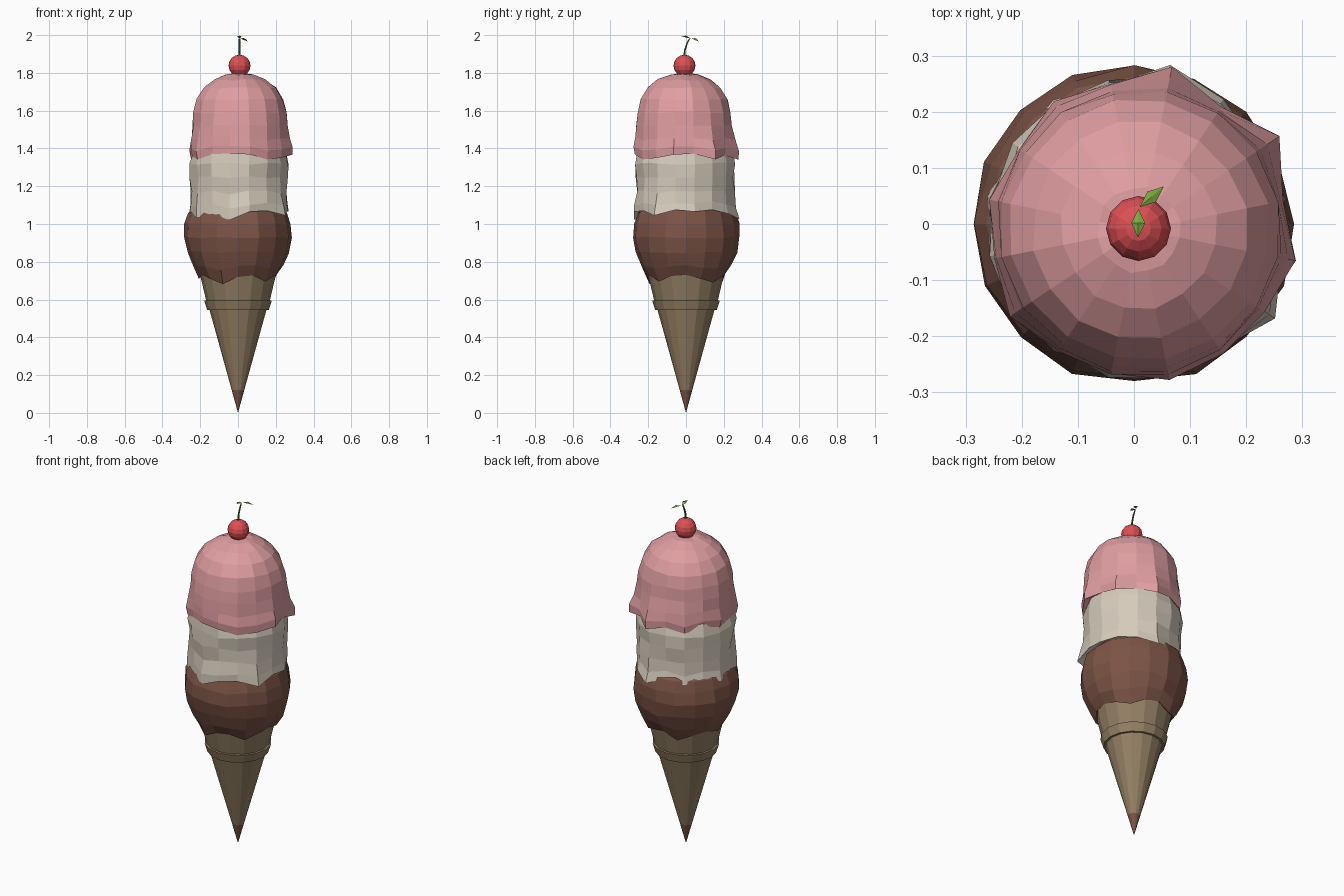
import bpy, bmesh, math, random
from mathutils import Vector

if "Cube" in bpy.data.objects:
    bpy.data.objects.remove(bpy.data.objects["Cube"])

random.seed(4)
N = 16


def material(name, rgb):
    m = bpy.data.materials.new(name)
    lin = [((c / 255 + 0.055) / 1.055) ** 2.4 for c in rgb]
    m.diffuse_color = (*lin, 1)
    m.use_nodes = True
    m.node_tree.nodes["Principled BSDF"].inputs["Base Color"].default_value = m.diffuse_color
    return m


PINK = material("strawberry pink", (224, 158, 161))
CREAM = material("vanilla cream", (213, 203, 187))
BROWN = material("chocolate brown", (124, 84, 70))
WAFER = material("wafer tan", (148, 128, 100))
RED = material("cherry red", (222, 80, 84))
LEAF = material("leaf green", (124, 168, 62))
STEM = material("stem green", (72, 104, 44))


def finish(name, bm, mats):
    bmesh.ops.recalc_face_normals(bm, faces=bm.faces[:])
    me = bpy.data.meshes.new(name)
    bm.to_mesh(me)
    bm.free()
    for m in mats:
        me.materials.append(m)
    ob = bpy.data.objects.new(name, me)
    bpy.context.collection.objects.link(ob)
    return ob


def lathe(name, rings, mats, centre=(0, 0), phase=0.0, flare=None, drip=None, jitter=0.0):
    """Rings run bottom to top as (radius, z, weight); weight scales flare and drip."""
    bm = bmesh.new()
    loops = []
    for r, z, w in rings:
        if r == 0:
            loops.append([bm.verts.new((*centre, z))])
            continue
        loop = []
        for k in range(N):
            a = math.radians(phase + 360 * k / N)
            rr, zz = r, z
            if flare:
                rr += w * flare[k]
                zz += w * drip[k]
            if w < 1:
                rr += random.uniform(-jitter, jitter)
                zz += random.uniform(-jitter, jitter)
            loop.append(bm.verts.new((centre[0] + rr * math.cos(a), centre[1] + rr * math.sin(a), zz)))
        loops.append(loop)
    for lo, hi in zip(loops, loops[1:]):
        for k in range(N):
            j = (k + 1) % N
            if len(lo) == 1:
                bm.faces.new((lo[0], hi[j], hi[k]))
            elif len(hi) == 1:
                bm.faces.new((lo[k], lo[j], hi[0]))
            else:
                bm.faces.new((lo[k], lo[j], hi[j], hi[k]))
    return finish(name, bm, mats)


# Wafer cone with a chocolate tip
cone = lathe("cone", [(0, 0, 0), (0.033, 0.12, 0), (0.152, 0.55, 0), (0.17, 0.60, 0),
                      (0.203, 0.74, 0), (0, 0.78, 0)], [WAFER, BROWN])
for f in cone.data.polygons:
    f.material_index = 1 if f.center.z < 0.1 else 0

# Raised band round the cone
lathe("cone_band", [(0.14, 0.545, 0), (0.163, 0.545, 0), (0.179, 0.595, 0), (0.155, 0.598, 0)], [WAFER])

# Chocolate scoop
lathe("chocolate_scoop",
      [(0, 0.76, 0), (0.175, 0.745, 0.5), (0.203, 0.72, 1), (0.237, 0.775, 0.4), (0.27, 0.85, 0),
       (0.285, 0.93, 0), (0.279, 1.0, 0), (0.258, 1.06, 0), (0.2, 1.12, 0), (0, 1.16, 0)],
      [BROWN], flare=[0, .005, 0, .004, 0, .006, 0, 0, .004, 0, .005, .006, 0, .004, 0, .005],
      drip=[.01, -.01, -.03, 0, .01, -.025, 0, .012, -.01, .01, -.01, -.038, .0, .008, -.025, .005],
      jitter=0.006)

# Vanilla scoop with a flared skirt
lathe("vanilla_scoop",
      [(0, 1.12, 0), (0.235, 1.085, 0.5), (0.262, 1.055, 1), (0.26, 1.10, 0.6), (0.258, 1.17, 0.2),
       (0.263, 1.25, 0), (0.264, 1.32, 0), (0.252, 1.38, 0), (0.2, 1.43, 0), (0, 1.46, 0)],
      [CREAM], centre=(0.007, -0.005), phase=11.25,
      flare=[.005, -.005, .012, .032, -.005, .01, .0, .012, .0, .01, -.005, .012, .014, .0, .032, .0],
      drip=[.01, .02, .0, -.03, .01, -.01, .015, -.02, .01, -.02, .0, -.035, .01, .015, -.01, .02],
      jitter=0.007)

# Strawberry scoop: domed top and a dripping skirt
lathe("strawberry_scoop",
      [(0, 1.42, 0), (0.225, 1.385, 0.3), (0.256, 1.352, 1), (0.262, 1.395, 0.9), (0.258, 1.45, 0.45),
       (0.254, 1.52, 0.1), (0.249, 1.59, 0), (0.232, 1.66, 0), (0.193, 1.72, 0), (0.14, 1.763, 0),
       (0.075, 1.79, 0), (0, 1.80, 0)],
      [PINK], centre=(0.01, -0.01), phase=-11.25,
      flare=[.028, -.002, .044, .002, .038, .005, .012, .0, .008, .0, .014, .0, .004, .01, .005, .006],
      drip=[.015, .02, -.01, .012, -.012, .012, -.01, .012, -.005, .005, -.01, .018, .022, .016, -.01, -.002],
      jitter=0.004)

# Cherry
bm = bmesh.new()
bmesh.ops.create_uvsphere(bm, u_segments=12, v_segments=8, radius=0.058)
bmesh.ops.translate(bm, verts=bm.verts[:], vec=(0.008, -0.008, 1.838))
finish("cherry", bm, [RED])

# Stem: tapered bent tube
bm = bmesh.new()
path = [(0.008, -0.01, 1.88, .007), (0.007, -0.006, 1.92, .005), (0.008, 0.005, 1.955, .005), (0.008, 0.018, 1.98, .004)]
loops = [[bm.verts.new((x + r * math.cos(k * math.tau / 6), y + r * math.sin(k * math.tau / 6), z))
          for k in range(6)] for x, y, z, r in path]
for lo, hi in zip(loops, loops[1:]):
    for k in range(6):
        bm.faces.new((lo[k], lo[(k + 1) % 6], hi[(k + 1) % 6], hi[k]))
bm.faces.new(loops[-1])
bm.faces.new(loops[0][::-1])
finish("stem", bm, [STEM])


# Leaves: thin diamond bipyramids
def leaf(name, base, tip, width):
    base, tip = Vector(base), Vector(tip)
    mid = (base + tip) / 2 + Vector((0, 0, 0.006))
    side = (tip - base).cross(Vector((0, 0, 1))).normalized() * width / 2
    bm = bmesh.new()
    for p in (base, tip, mid + side, mid - side, mid + Vector((0, 0, .004)), mid - Vector((0, 0, .004))):
        bm.verts.new(p)
    bmesh.ops.convex_hull(bm, input=bm.verts[:])
    finish(name, bm, [LEAF])


leaf("leaf_front", (0.008, 0.027, 1.98), (0.007, -0.024, 1.994), 0.025)
leaf("leaf_back", (0.01, 0.03, 1.982), (0.053, 0.067, 1.966), 0.024)
